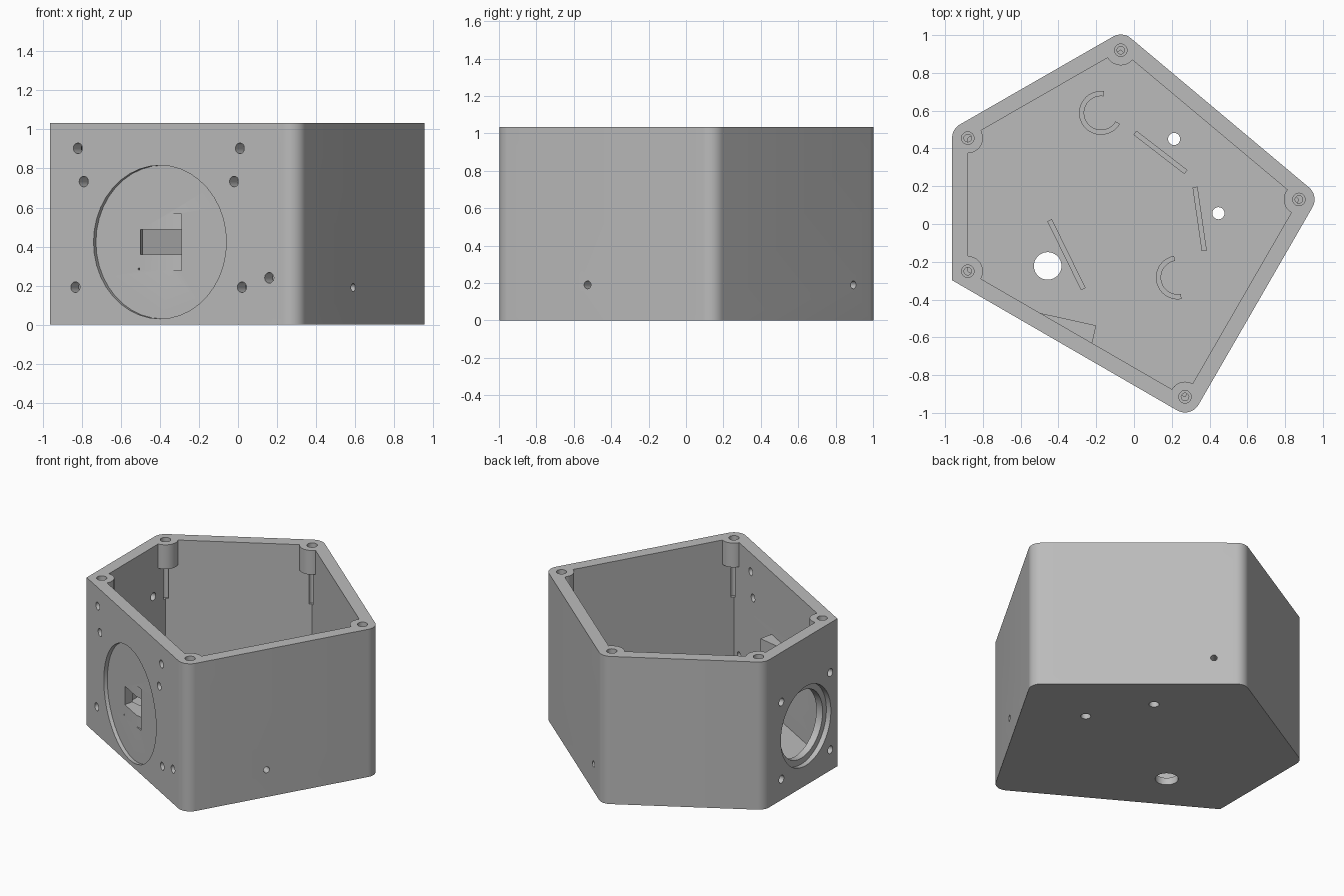
import bpy, bmesh, math
from mathutils import Vector, Matrix

old = bpy.data.objects.get("Cube")
if old:
    bpy.data.objects.remove(old, do_unlink=True)

grey = bpy.data.materials.new("matte grey")
grey.use_nodes = True
colour = (0.5, 0.5, 0.5, 1)
grey.diffuse_color = colour
grey.node_tree.nodes["Principled BSDF"].inputs["Base Color"].default_value = colour

HEIGHT, WALL, FLOOR = 1.033, 0.083, 0.05
# Screw centres, which are also the inner corners, counterclockwise
CORNERS = [Vector(p) for p in
           ((-0.88, -0.25), (0.27, -0.915), (0.873, 0.13), (-0.07, 0.92), (-0.88, 0.455))]
FRONT, SIDE, REAR, LEFT_REAR, END = range(5)


def prism(name, pts, z0, z1):
    """Extrude a flat outline from z0 to z1."""
    bm = bmesh.new()
    face = bm.faces.new([bm.verts.new((p[0], p[1], z0)) for p in pts])
    top = bmesh.ops.extrude_face_region(bm, geom=[face])["geom"]
    bmesh.ops.translate(bm, vec=(0, 0, z1 - z0),
                        verts=[v for v in top if isinstance(v, bmesh.types.BMVert)])
    bmesh.ops.recalc_face_normals(bm, faces=bm.faces)
    return finish(name, bm)


def rod(name, centre, axis, radius, length):
    """Cylinder centred on a point, along an axis."""
    bm = bmesh.new()
    turn = Vector(axis).to_track_quat('Z', 'Y').to_matrix().to_4x4()
    bmesh.ops.create_cone(bm, cap_ends=True, segments=40, radius1=radius, radius2=radius,
                          depth=length, matrix=Matrix.Translation(centre) @ turn)
    return finish(name, bm)


def finish(name, bm):
    mesh = bpy.data.meshes.new(name)
    bm.to_mesh(mesh)
    bm.free()
    mesh.materials.append(grey)
    ob = bpy.data.objects.new(name, mesh)
    bpy.context.collection.objects.link(ob)
    return ob


def combine(target, tool, operation='DIFFERENCE'):
    mod = target.modifiers.new("combine", 'BOOLEAN')
    mod.operation, mod.solver, mod.object = operation, 'EXACT', tool
    bpy.context.view_layer.objects.active = target
    bpy.ops.object.modifier_apply(modifier=mod.name)
    bpy.data.objects.remove(tool, do_unlink=True)


def normal(i):
    d = (CORNERS[(i + 1) % 5] - CORNERS[i % 5]).normalized()
    return Vector((d.y, -d.x))


def wall_point(i, axis, value):
    """Point on the outside of wall i, given its x (axis 0) or y (axis 1)."""
    a = CORNERS[i] + normal(i) * WALL
    d = CORNERS[(i + 1) % 5] - CORNERS[i]
    return a + d * ((value - a[axis]) / d[axis])


def drill(i, axis, value, z, radius, depth=0.1):
    p, n = wall_point(i, axis, value), normal(i)
    combine(case, rod("drill", (p.x, p.y, z), (n.x, n.y, 0), radius, 2 * depth))


# Case outline: rounded corners, one left sharp
outline = []
for i, c in enumerate(CORNERS):
    n1, n2 = normal(i - 1 + 5), normal(i)
    if i == 0:
        outline.append(c + (n1 + n2) * WALL / (1 + n1.dot(n2)))
        continue
    start = math.atan2(n1.y, n1.x)
    sweep = (math.atan2(n2.y, n2.x) - start) % math.tau
    for k in range(13):
        a = start + sweep * k / 12
        outline.append(c + Vector((math.cos(a), math.sin(a))) * WALL)
case = prism("case", outline, 0, HEIGHT)
combine(case, prism("cavity", CORNERS, FLOOR, HEIGHT + 0.2))

# Tilted sensor mount behind the front wall
origin = wall_point(FRONT, 0, -0.40)
along, inward = Vector((0.866, -0.5)), Vector((0.5, 0.866))
tilt = math.radians(18)
u = along * math.cos(tilt) + inward * math.sin(tilt)
v = inward * math.cos(tilt) - along * math.sin(tilt)
MID = 0.423


def local(a, b, pts):
    return [origin + a * s + b * t for s, t in pts]


mount = local(along, inward, [(-0.163, 0.082), (-0.12, 0.06), (0.165, 0.06), (0.13, 0.175)])
combine(case, prism("sensor_mount", mount, MID - 0.175, MID + 0.175), 'UNION')

# Corner screw bosses with countersunk holes
for c in CORNERS:
    combine(case, rod("boss", (c.x, c.y, HEIGHT - 0.085), (0, 0, 1), 0.08, 0.17), 'UNION')
for c in CORNERS:
    combine(case, rod("screw_hole", (c.x, c.y, 0.83), (0, 0, 1), 0.02, 0.42))
    combine(case, rod("counterbore", (c.x, c.y, HEIGHT), (0, 0, 1), 0.033, 0.08))

# Front wall: round recess, tilted pocket, slot and mounting holes
drill(FRONT, 0, -0.40, MID, 0.393, 0.025)
for half, depth in ((0.145, 0.0105), (0.065, 0.3)):
    box = local(u, v, [(-0.116, -0.2), (0.116, -0.2), (0.116, depth), (-0.116, depth)])
    combine(case, prism("slot", box, MID - half, MID + half))
for x, z in ((-0.82, 0.903), (-0.79, 0.733), (-0.833, 0.192),
             (0.01, 0.903), (-0.02, 0.733), (0.02, 0.192), (0.16, 0.24)):
    drill(FRONT, 0, x, z, 0.027)
drill(FRONT, 0, -0.52, 0.285, 0.005)

# Side and rear cable holes
drill(SIDE, 0, 0.59, 0.19, 0.021)
drill(REAR, 1, 0.895, 0.19, 0.021)

# End wall: stepped round port with four fixing holes
drill(END, 1, 0.05, 0.415, 0.277, 0.035)
drill(END, 1, 0.05, 0.415, 0.235)
for y in (-0.22, 0.32):
    for z in (0.145, 0.685):
        drill(END, 1, y, z, 0.027)

# Floor holes
for x, y, r in ((-0.457, -0.222, 0.073), (0.212, 0.45, 0.032), (0.447, 0.057, 0.032)):
    combine(case, rod("floor_hole", (x, y, 0), (0, 0, 1), r, 0.3))

parts = [case]

# Straight ribs on the floor
for k, (a, b) in enumerate((((-0.447, 0.02), (-0.268, -0.345)),
                            ((0.005, 0.483), (0.275, 0.275)),
                            ((0.323, 0.196), (0.372, -0.142)))):
    a, b = Vector(a), Vector(b)
    side = Vector((a.y - b.y, b.x - a.x)).normalized() * 0.0135
    parts.append(prism(f"floor_rib_{k + 1}", [a + side, a - side, b - side, b + side],
                       FLOOR - 0.01, FLOOR + 0.08))

# Curved cable holders on the floor
for k, (x, y, a0, a1) in enumerate(((-0.175, 0.588, 82, 330), (0.232, -0.283, 100, 280))):
    ring = []
    for r, ends in ((0.116, (a0, a1)), (0.089, (a1, a0))):
        for s in range(25):
            a = math.radians(ends[0] + (ends[1] - ends[0]) * s / 24)
            ring.append((x + r * math.cos(a), y + r * math.sin(a)))
    parts.append(prism(f"curved_holder_{k + 1}", ring, FLOOR - 0.01, FLOOR + 0.08))

# Smooth the round surfaces, keep the edges sharp
bpy.ops.object.select_all(action='DESELECT')
for ob in parts:
    ob.select_set(True)
bpy.context.view_layer.objects.active = case
bpy.ops.object.shade_smooth_by_angle(angle=math.radians(25))
